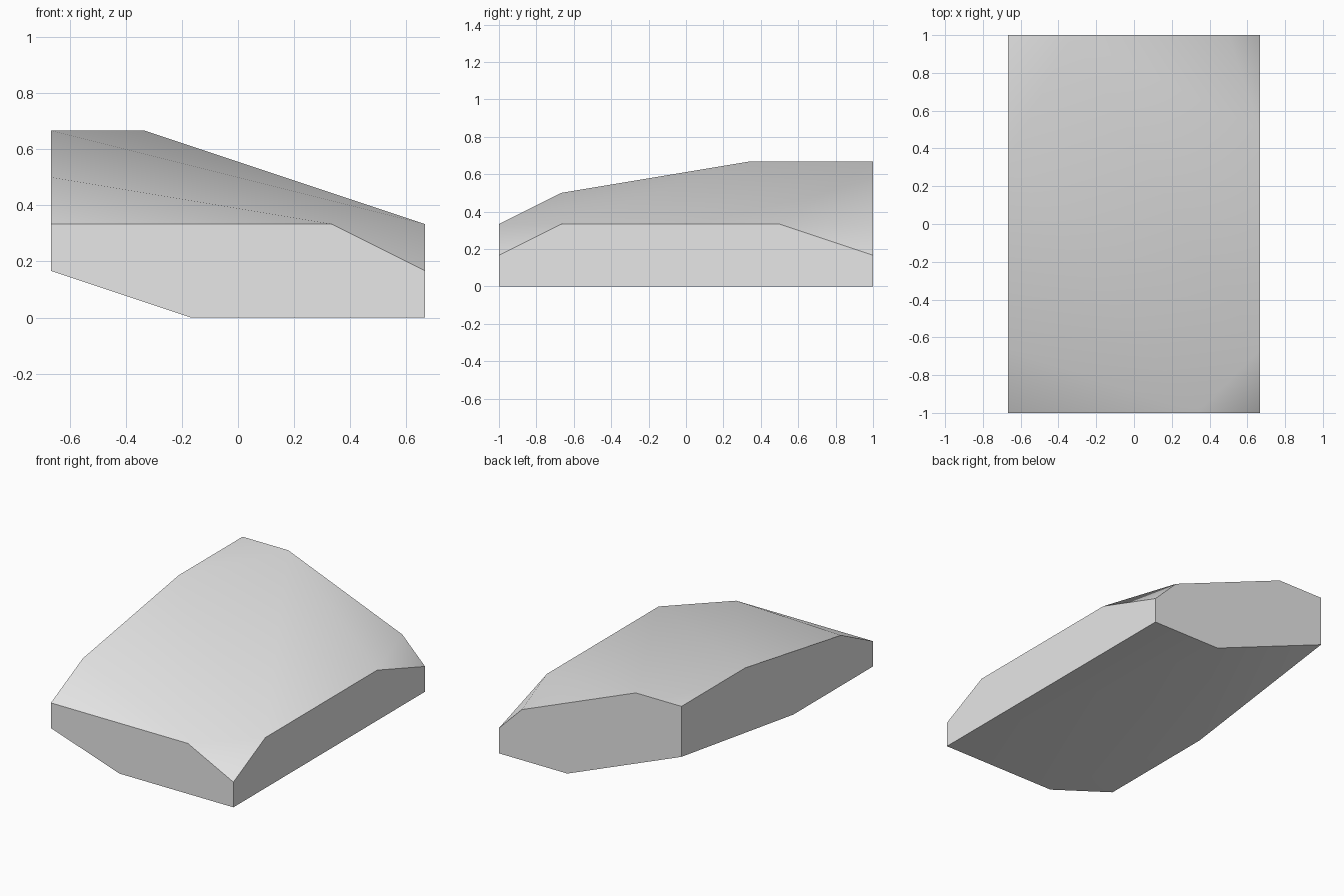
import bpy
import bmesh
import math

# Remove the default cube
cube = bpy.data.objects.get("Cube")
if cube:
    bpy.data.objects.remove(cube, do_unlink=True)

UNIT = 1 / 6          # the rock sits on a grid of sixths
HALF_X, HALF_Y = 4, 6

# Outlines of the cut sides, as (position along the side, height)
front_outline = [(-4, 2), (2, 2), (4, 1), (4, 0), (-1, 0), (-4, 1)]
back_outline = [(-4, 4), (-2, 4), (3, 2), (4, 1), (4, 0), (1, 0), (-4, 2)]
left_outline = [(-4, 2), (3, 2)]
right_outline = [(-4, 3), (2, 4), (-1, 1)]

corners = [(x, -HALF_Y, z) for x, z in front_outline]
corners += [(x, HALF_Y, z) for x, z in back_outline]
corners += [(HALF_X, y, z) for y, z in left_outline]
corners += [(-HALF_X, y, z) for y, z in right_outline]

# Stone material
stone = bpy.data.materials.new("stone_grey")
stone.use_nodes = True
grey = (0.8, 0.8, 0.8, 1)
stone.diffuse_color = grey
for node in stone.node_tree.nodes:
    if node.type == 'BSDF_PRINCIPLED':
        node.inputs["Base Color"].default_value = grey

# Rock slab: convex skin stretched over the side outlines
mesh = bpy.data.meshes.new("rock_slab")
bm = bmesh.new()
for corner in corners:
    bm.verts.new([c * UNIT for c in corner])
bmesh.ops.convex_hull(bm, input=bm.verts[:])
bmesh.ops.dissolve_limit(bm, angle_limit=math.radians(0.5),
                         verts=bm.verts[:], edges=bm.edges[:])
bmesh.ops.recalc_face_normals(bm, faces=bm.faces[:])
bm.to_mesh(mesh)
bm.free()
mesh.materials.append(stone)

rock = bpy.data.objects.new("rock_slab", mesh)
bpy.context.collection.objects.link(rock)

# Soft facets above and below, crisp rims around the cut sides
bpy.ops.object.select_all(action='DESELECT')
rock.select_set(True)
bpy.context.view_layer.objects.active = rock
bpy.ops.object.shade_smooth_by_angle(angle=math.radians(35))
